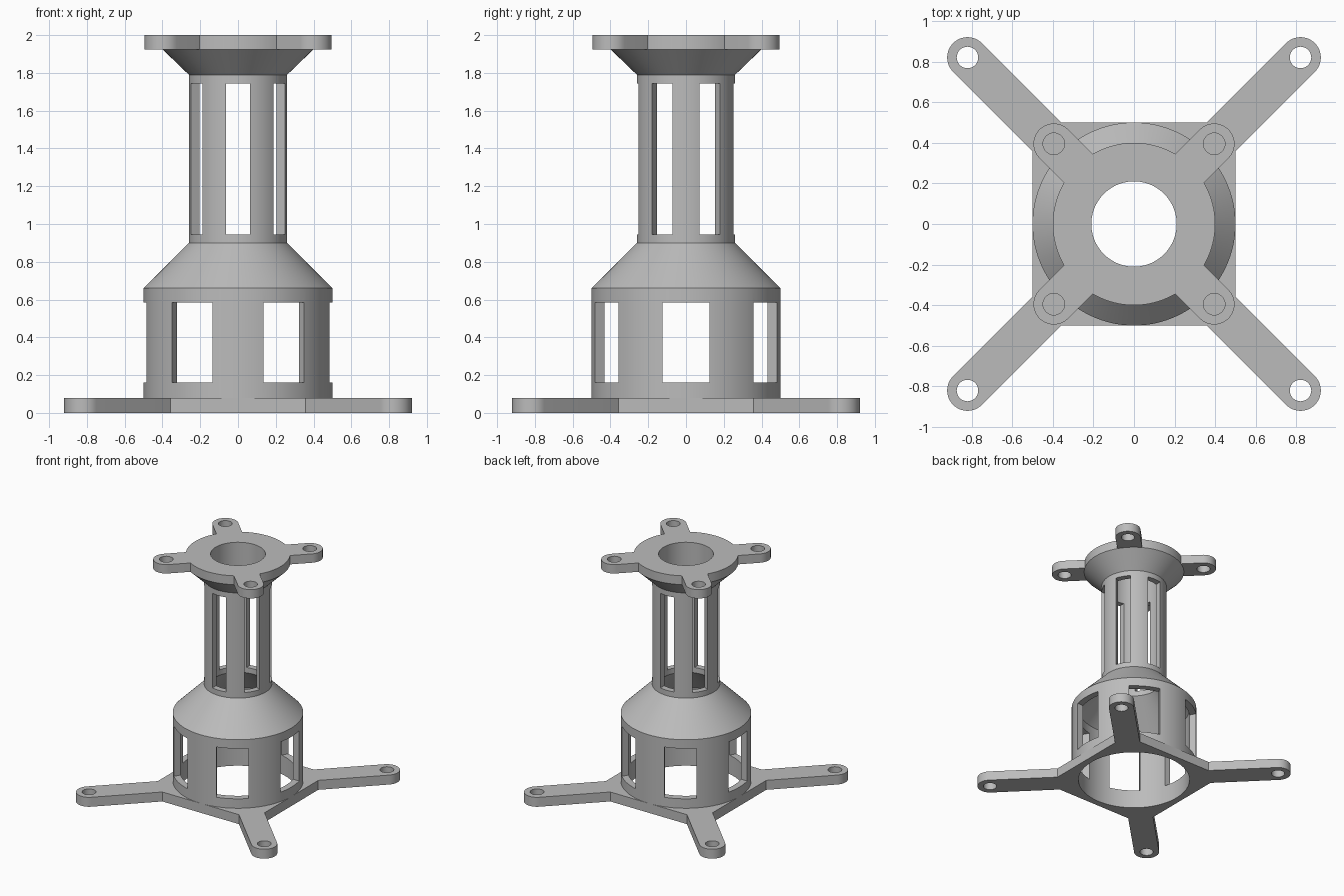
import bpy, bmesh, math
from mathutils import Matrix, Vector

if "Cube" in bpy.data.objects:
    bpy.data.objects.remove(bpy.data.objects["Cube"])

SEG = 96
grey = bpy.data.materials.new("plain grey")
grey.diffuse_color = (0.5, 0.5, 0.5, 1)
grey.use_nodes = True
grey.node_tree.nodes["Principled BSDF"].inputs["Base Color"].default_value = grey.diffuse_color


def finish(obj):
    obj.data.materials.clear()
    obj.data.materials.append(grey)
    bpy.ops.object.select_all(action='DESELECT')
    obj.select_set(True)
    bpy.context.view_layer.objects.active = obj
    bpy.ops.object.shade_smooth_by_angle(angle=math.radians(30))


def add_mesh(name, bm):
    mesh = bpy.data.meshes.new(name)
    bm.to_mesh(mesh)
    bm.free()
    obj = bpy.data.objects.new(name, mesh)
    bpy.context.collection.objects.link(obj)
    return obj


def arc(cx, cy, r, a0, a1, n):
    """Points along an arc, angles in degrees."""
    angles = [math.radians(a0 + (a1 - a0) * i / n) for i in range(n + 1)]
    return [(cx + r * math.cos(a), cy + r * math.sin(a)) for a in angles]


def four_way(points):
    """Repeat a quarter outline around z."""
    out = []
    for k in range(4):
        c, s = round(math.cos(k * math.pi / 2)), round(math.sin(k * math.pi / 2))
        out += [(x * c - y * s, x * s + y * c) for x, y in points]
    return out


def plate(name, loops, z0, z1):
    """Flat plate from an outer outline plus hole loops."""
    curve = bpy.data.curves.new(name, 'CURVE')
    curve.dimensions = '2D'
    curve.fill_mode = 'BOTH'
    curve.extrude = (z1 - z0) / 2
    for loop in loops:
        spline = curve.splines.new('POLY')
        spline.points.add(len(loop) - 1)
        for p, (x, y) in zip(spline.points, loop):
            p.co = (x, y, 0, 1)
        spline.use_cyclic_u = True
    temp = bpy.data.objects.new(name + "_outline", curve)
    bpy.context.collection.objects.link(temp)
    dg = bpy.context.evaluated_depsgraph_get()
    bm = bmesh.new()
    bm.from_mesh(bpy.data.meshes.new_from_object(temp.evaluated_get(dg)))
    bpy.data.objects.remove(temp)
    bmesh.ops.remove_doubles(bm, verts=bm.verts, dist=1e-5)
    bmesh.ops.translate(bm, verts=bm.verts, vec=(0, 0, (z0 + z1) / 2))
    bmesh.ops.recalc_face_normals(bm, faces=bm.faces)
    finish(add_mesh(name, bm))


def circle(cx, cy, r, n):
    return arc(cx, cy, r, 0, 360, n)[:-1]


def screw_holes(d):
    return [circle(sx * d, sy * d, 0.053, 32) for sx in (-1, 1) for sy in (-1, 1)]


ARM = 0.1                      # arm half width
OFF = ARM * math.sqrt(2)       # arm edge offset measured along x or y

# Base plate: square with four long diagonal arms
base = [(0.5, 0.5 - OFF)] + arc(0.82, 0.82, ARM, -45, 135, 24) + [(0.5 - OFF, 0.5)]
plate("base_plate", [four_way(base), circle(0, 0, 0.445, SEG)] + screw_holes(0.82), 0, 0.08)

# Top flange: disc with four short diagonal arms
half = math.degrees(math.asin(ARM / 0.4))
flange = arc(0.395, 0.395, ARM, -45, 135, 24) + arc(0, 0, 0.4, 45 + half, 135 - half, 18)
plate("top_flange", [four_way(flange), circle(0, 0, 0.21, SEG)] + screw_holes(0.395), 1.925, 2.0)

# Hollow body: drum, cone, tube and flare turned from one wall section
section = [(0.5, 0.08), (0.5, 0.66), (0.26, 0.9), (0.26, 1.79), (0.4, 1.925),
           (0.21, 1.925), (0.21, 0.9), (0.445, 0.66), (0.445, 0.08)]
bm = bmesh.new()
rings = []
for r, z in section:
    rings.append([bm.verts.new((x, y, z)) for x, y in circle(0, 0, r, SEG)])
for a, b in zip(rings, rings[1:] + rings[:1]):
    for i in range(SEG):
        j = (i + 1) % SEG
        bm.faces.new((a[i], a[j], b[j], b[i]))
bmesh.ops.recalc_face_normals(bm, faces=bm.faces)
body = add_mesh("hollow_body", bm)

# Window cutters: six wide ones in the drum, six slim ones in the tube
bm = bmesh.new()
for start, r0, r1, width, z0, z1 in ((0, 0.3, 0.7, 0.25, 0.16, 0.585),
                                     (30, 0.13, 0.4, 0.125, 0.945, 1.745)):
    for k in range(6):
        m = (Matrix.Rotation(math.radians(start + 60 * k), 4, 'Z')
             @ Matrix.Translation(Vector(((r0 + r1) / 2, 0, (z0 + z1) / 2)))
             @ Matrix.Diagonal((r1 - r0, width, z1 - z0, 1)))
        bmesh.ops.create_cube(bm, size=1, matrix=m)
cutter = add_mesh("window_cutter", bm)
cutter.hide_render = True

mod = body.modifiers.new("windows", 'BOOLEAN')
mod.operation = 'DIFFERENCE'
mod.solver = 'EXACT'
mod.object = cutter
bpy.context.view_layer.objects.active = body
bpy.ops.object.modifier_apply(modifier=mod.name)
bpy.data.objects.remove(cutter)
finish(body)
